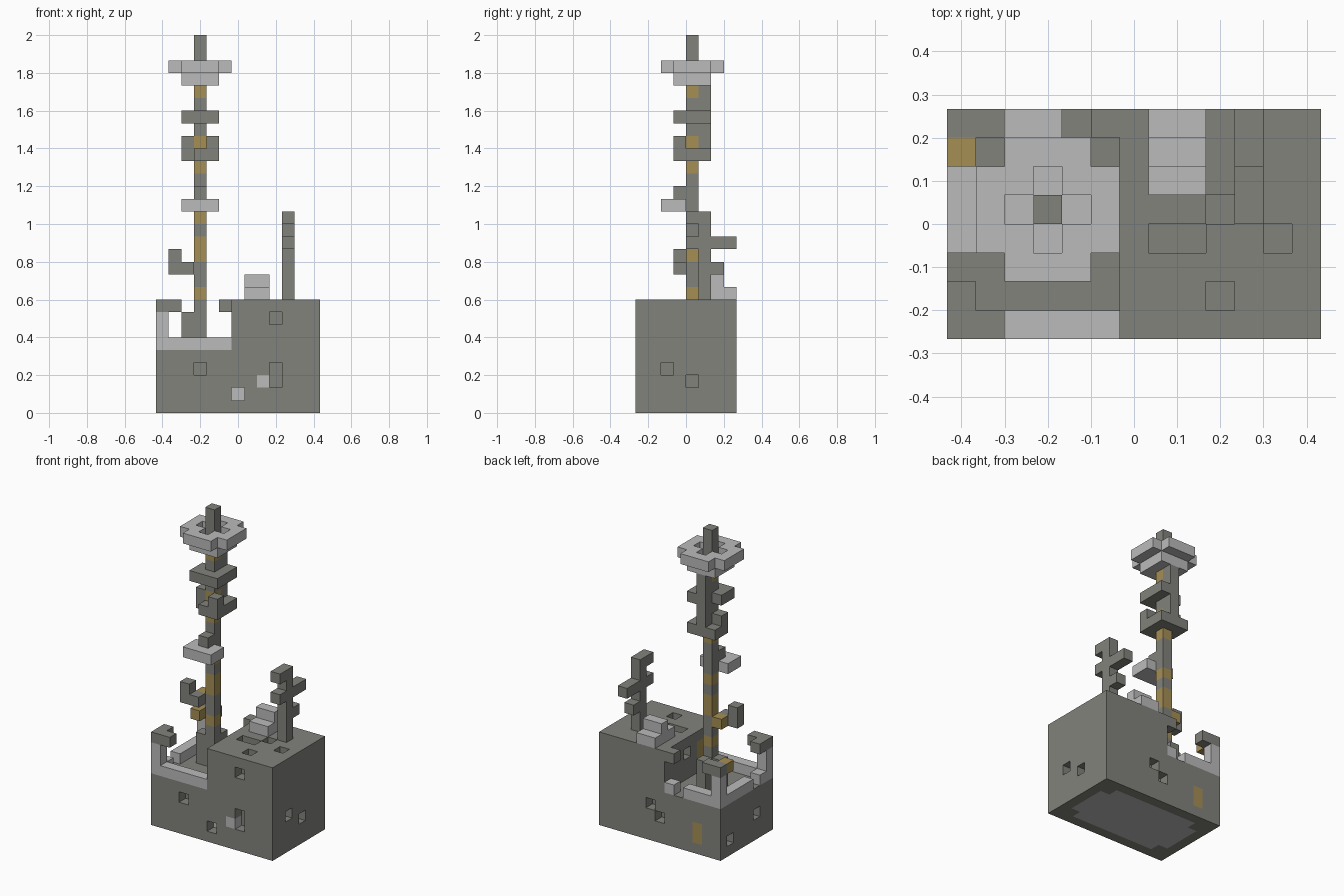
import bpy
import bmesh
from mathutils import Vector

cube = bpy.data.objects.get("Cube")
if cube:
    bpy.data.objects.remove(cube, do_unlink=True)

U = 1 / 15                      # edge of one block
ORIGIN = Vector((-6.5, -4, 0))  # grid corner, in blocks


def make_material(name, rgb):
    mat = bpy.data.materials.new(name)
    mat.use_nodes = True
    colour = (*rgb, 1)
    mat.diffuse_color = colour
    bsdf = mat.node_tree.nodes["Principled BSDF"]
    bsdf.inputs["Base Color"].default_value = colour
    bsdf.inputs["Roughness"].default_value = 0.9
    return mat


MATERIALS = [
    make_material("dark_stone", (0.223, 0.223, 0.202)),
    make_material("pale_stone", (0.497, 0.497, 0.497)),
    make_material("brass", (0.381, 0.275, 0.091)),
]
STONE, PALE, BRASS = range(3)
cells = {}                      # (i, j, k) -> (part, colour)


def span(v):
    return range(v[0], v[1] + 1) if isinstance(v, tuple) else (v,)


def fill(part, colour, i, j, k):
    """Fill a box of blocks; each axis is an index or an inclusive span."""
    for a in span(i):
        for b in span(j):
            for c in span(k):
                cells[a, b, c] = (part, colour)


def carve(i, j, k):
    for a in span(i):
        for b in span(j):
            for c in span(k):
                cells.pop((a, b, c), None)


# Main block with a pale core, lower on one side
fill("main_block", STONE, (0, 12), (0, 7), (0, 4))
fill("main_block", STONE, (6, 12), (0, 7), (5, 8))
fill("main_block", PALE, (1, 11), (1, 6), (0, 1))
for i in (1, 11):
    for j in (1, 6):
        fill("main_block", STONE, i, j, 0)
fill("main_block", STONE, 5, 7, 8)
fill("main_block", BRASS, 2, 7, (1, 2))
fill("main_block", BRASS, 6, 2, (6, 7))
fill("main_block", PALE, 8, 0, 2)

# Pits and openings on the front, back, sides and top
carve(3, 0, 3)
carve(9, 0, 7)
carve(9, 0, (2, 3))
carve(6, 0, 1)
carve(7, 7, 3)
carve(6, 7, 2)
carve(12, 2, 3)
carve(12, 4, 2)
carve(0, 6, 1)
carve(0, 2, 2)
carve(6, 4, 7)
carve((7, 8), 3, 8)
for i, j in ((9, 4), (9, 1), (11, 3)):
    carve(i, j, 8)

# Pale terrace wall with gaps, corner posts and caps
fill("terrace_wall", PALE, (0, 5), 0, 5)
fill("terrace_wall", PALE, 0, (0, 7), 5)
fill("terrace_wall", PALE, (0, 5), 7, 5)
carve(0, 2, 5)
carve(4, 7, 5)
for j, inner in ((0, 1), (7, 6)):
    fill("corner_post", PALE, 0, j, (6, 7))
    fill("corner_cap", STONE, (0, 1), j, 8)
    fill("corner_cap", BRASS if j else STONE, 0, inner, 8)

# Mast with brass bands and a foot
fill("mast", STONE, 3, 4, (5, 29))
for k in (9, 12, 13, 15, 19, 21, 25):
    fill("mast", BRASS, 3, 4, k)
fill("mast_foot", STONE, 2, 4, (5, 7))
fill("mast_foot", STONE, 3, 5, (5, 7))

# Hooked side arm
fill("side_arm", STONE, (1, 2), 3, 11)
fill("side_arm", STONE, 1, 3, 12)
fill("side_arm", BRASS, 2, 4, 11)

# Pale balcony
fill("balcony", PALE, (2, 4), (2, 3), 16)
fill("balcony", STONE, 3, 3, 17)

# Two collars joined by a back strut
for k in (20, 23):
    for i in (2, 3, 4):
        for j in (3, 4, 5):
            if (i, j) != (3, 4):
                fill("collar", STONE, i, j, k)
carve(2, 3, 20)
carve(2, 5, 23)
fill("collar", STONE, 4, 3, 21)
fill("collar", STONE, 2, 4, 21)
fill("back_strut", STONE, 3, 5, (20, 25))

# Pale crown: a plate, then a ring with clipped corners
for i in range(1, 6):
    for j in range(2, 7):
        dx, dy = abs(i - 3), abs(j - 4)
        if max(dx, dy) == 1:
            fill("crown", PALE, i, j, 26)
        if 2 <= dx + dy <= 3:
            fill("crown", PALE, i, j, 27)

# Small branching tower
fill("small_tower", STONE, 10, 5, (9, 15))
fill("small_tower", STONE, 10, (6, 7), 13)
fill("small_tower", STONE, 10, 6, 11)
for k in (13, 15):
    fill("small_tower", STONE, 10, 4, k)

# Pale steps on the roof
fill("roof_steps", PALE, (7, 8), (5, 7), 9)
fill("roof_steps", PALE, (7, 8), 6, 10)

# Each face: outward direction and two edge directions
X, Y, Z = (Vector(v) for v in ((1, 0, 0), (0, 1, 0), (0, 0, 1)))
SIDES = [(X, Y, Z), (-X, Z, Y), (Y, Z, X), (-Y, X, Z), (Z, X, Y), (-Z, Y, X)]


def build(part):
    """Mesh the outer faces of one part."""
    bm = bmesh.new()
    for pos, (owner, colour) in cells.items():
        if owner != part:
            continue
        middle = Vector(pos) + ORIGIN + (X + Y + Z) / 2
        for n, a, b in SIDES:
            if tuple(int(v) for v in Vector(pos) + n) in cells:
                continue
            corners = [middle + (n + a * s + b * t) / 2
                       for s, t in ((-1, -1), (1, -1), (1, 1), (-1, 1))]
            face = bm.faces.new([bm.verts.new(c * U) for c in corners])
            face.material_index = colour
    bmesh.ops.remove_doubles(bm, verts=bm.verts[:], dist=U / 100)
    mesh = bpy.data.meshes.new(part)
    bm.to_mesh(mesh)
    bm.free()
    for mat in MATERIALS:
        mesh.materials.append(mat)
    bpy.context.collection.objects.link(bpy.data.objects.new(part, mesh))


for part in sorted({owner for owner, _ in cells.values()}):
    build(part)
